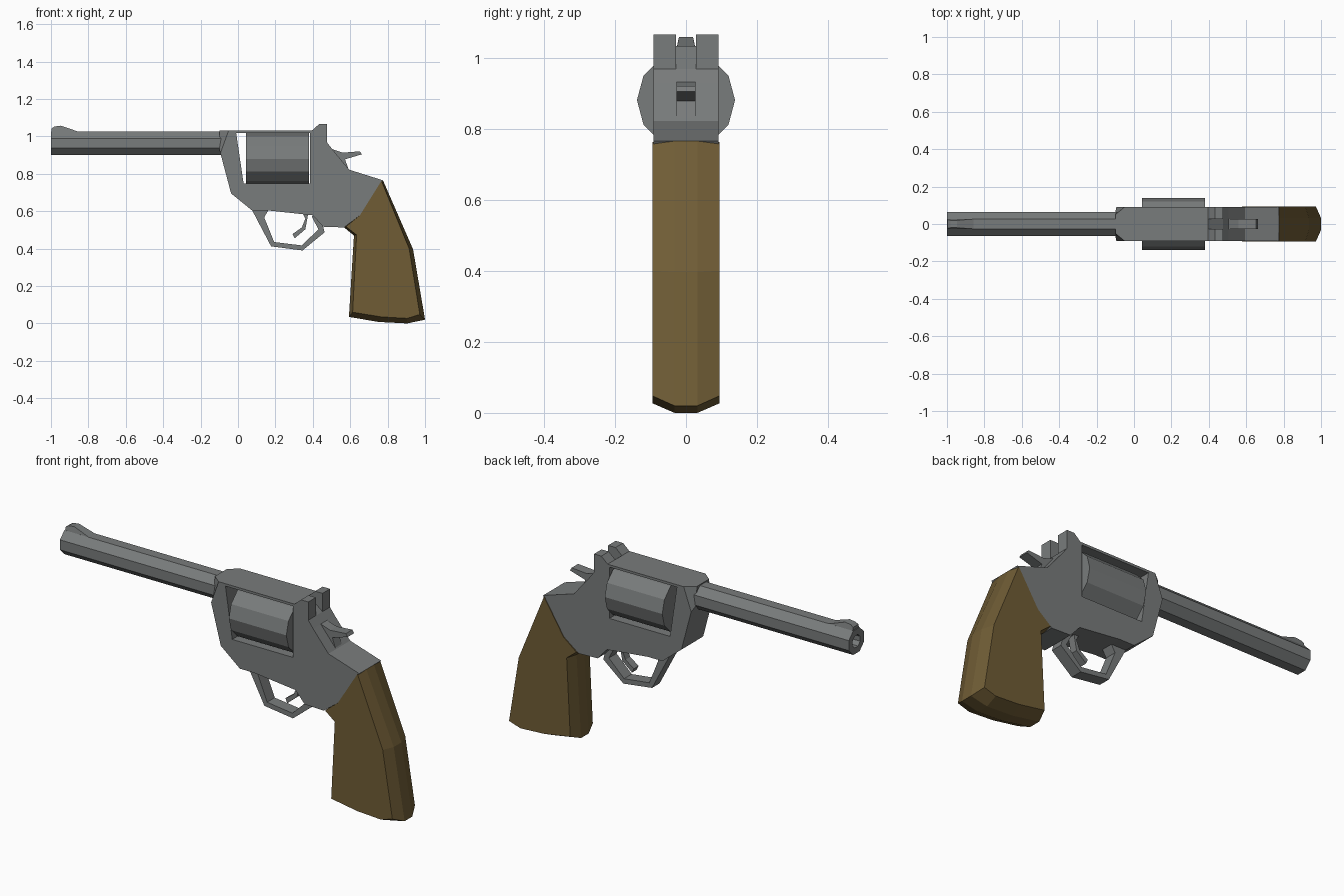
import bpy, bmesh, math
from mathutils import Matrix


def material(name, rgb):
    m = bpy.data.materials.new(name)
    m.diffuse_color = (*rgb, 1)
    return m


STEEL = material("grey_steel", (0.19, 0.2, 0.2))
WOOD = material("brown_wood", (0.16, 0.108, 0.036))


def finish(name, bm, mat):
    bmesh.ops.recalc_face_normals(bm, faces=bm.faces)
    me = bpy.data.meshes.new(name)
    bm.to_mesh(me)
    bm.free()
    me.materials.append(mat)
    ob = bpy.data.objects.new(name, me)
    bpy.context.collection.objects.link(ob)
    return ob


def loft(name, rings, mat):
    """Joins rings of (x, y, z) points and caps both ends."""
    bm = bmesh.new()
    vs = [[bm.verts.new(p) for p in r] for r in rings]
    n = len(vs[0])
    for a, b in zip(vs, vs[1:]):
        for i in range(n):
            j = (i + 1) % n
            bm.faces.new((a[i], a[j], b[j], b[i]))
    bm.faces.new(vs[0])
    bm.faces.new(vs[-1])
    return finish(name, bm, mat)


def prism(name, pts, width, mat=STEEL, y=0):
    """Side profile extruded along y; width is one half-width or one per point."""
    w = width if isinstance(width, list) else [width] * len(pts)
    return loft(name, [[(x, y + s * h, z) for (x, z), h in zip(pts, w)] for s in (-1, 1)], mat)


def ring(x, z, r, n, turn=0):
    return [(x, r * math.cos(turn + i * math.tau / n), z + r * math.sin(turn + i * math.tau / n))
            for i in range(n)]


# Barrel: octagonal tube with a bored muzzle
R = 0.069
t = math.pi / 8
loft("barrel", [ring(-0.85, 0.963, 0.034, 8, t), ring(-1.0, 0.963, 0.034, 8, t),
                ring(-1.0, 0.963, R, 8, t), ring(-0.02, 0.963, R, 8, t)], STEEL)

# Frame with the cylinder window cut through it
frame = prism("frame", [
    (-0.05, 1.032), (-0.094, 0.91), (-0.037, 0.695), (0.075, 0.604), (0.16, 0.604),
    (0.40, 0.578), (0.455, 0.517), (0.567, 0.513), (0.652, 0.578), (0.775, 0.765),
    (0.594, 0.822), (0.505, 0.93), (0.476, 0.968), (0.396, 1.032)], 0.091)
cutter = prism("window_cutter", [(-0.01, 1.019), (0.03, 0.747), (0.386, 0.747), (0.386, 1.019)], 0.3)
mod = frame.modifiers.new("window", "BOOLEAN")
mod.object = cutter
mod.operation = "DIFFERENCE"
mod.solver = "EXACT"
bpy.context.view_layer.objects.active = frame
bpy.ops.object.modifier_apply(modifier=mod.name)
bpy.data.objects.remove(cutter)

# Tapered collar from frame to barrel
prism("barrel_collar", [(-0.05, 1.032), (-0.094, 0.91), (-0.1, 0.93), (-0.1, 1.032)],
      [0.091, 0.091, 0.064, 0.05])

# Cylinder
loft("cylinder", [ring(0.043, 0.88, 0.138, 12), ring(0.38, 0.88, 0.138, 12)], STEEL)

# Sights
for side, s in (("left", -1), ("right", 1)):
    prism("rear_sight_" + side, [(0.396, 1.032), (0.433, 1.065), (0.476, 1.065), (0.476, 0.968)],
          0.0315, y=s * 0.0595)
prism("front_sight", [(-0.996, 1.02), (-0.996, 1.043), (-0.98, 1.053), (-0.946, 1.057), (-0.856, 1.026),
                      (-0.856, 1.02)], [0.028, 0.022, 0.02, 0.02, 0.026, 0.028])

# Hammer
prism("hammer", [(0.49, 0.935), (0.508, 0.93), (0.56, 0.913), (0.652, 0.92), (0.662, 0.904),
                 (0.572, 0.877), (0.59, 0.828), (0.55, 0.82)], 0.027)

# Trigger guard and trigger
prism("trigger_guard", [
    (0.075, 0.606), (0.177, 0.412), (0.345, 0.39), (0.463, 0.487), (0.452, 0.53), (0.40, 0.58),
    (0.395, 0.57), (0.43, 0.503), (0.341, 0.417), (0.193, 0.435), (0.14, 0.567), (0.163, 0.606)], 0.032)
prism("trigger", [(0.345, 0.59), (0.376, 0.59), (0.36, 0.503), (0.303, 0.455), (0.292, 0.478),
                  (0.341, 0.513), (0.36, 0.56)], 0.02)

# Grip: chamfered around the outline
outer = [(0.567, 0.513), (0.62, 0.47), (0.593, 0.035), (0.75, 0.008), (0.904, 0.0), (1.0, 0.02),
         (0.936, 0.396), (0.775, 0.765), (0.652, 0.578)]
inner = [(0.577, 0.518), (0.634, 0.473), (0.613, 0.06), (0.765, 0.035), (0.905, 0.027), (0.972, 0.048),
         (0.915, 0.40), (0.767, 0.762), (0.652, 0.578)]
loft("grip", [[(x, s * w, z) for x, z in pts] for pts, s, w in
              ((inner, -1, 0.0945), (outer, -1, 0.032), (outer, 1, 0.032), (inner, 1, 0.0945))], WOOD)
